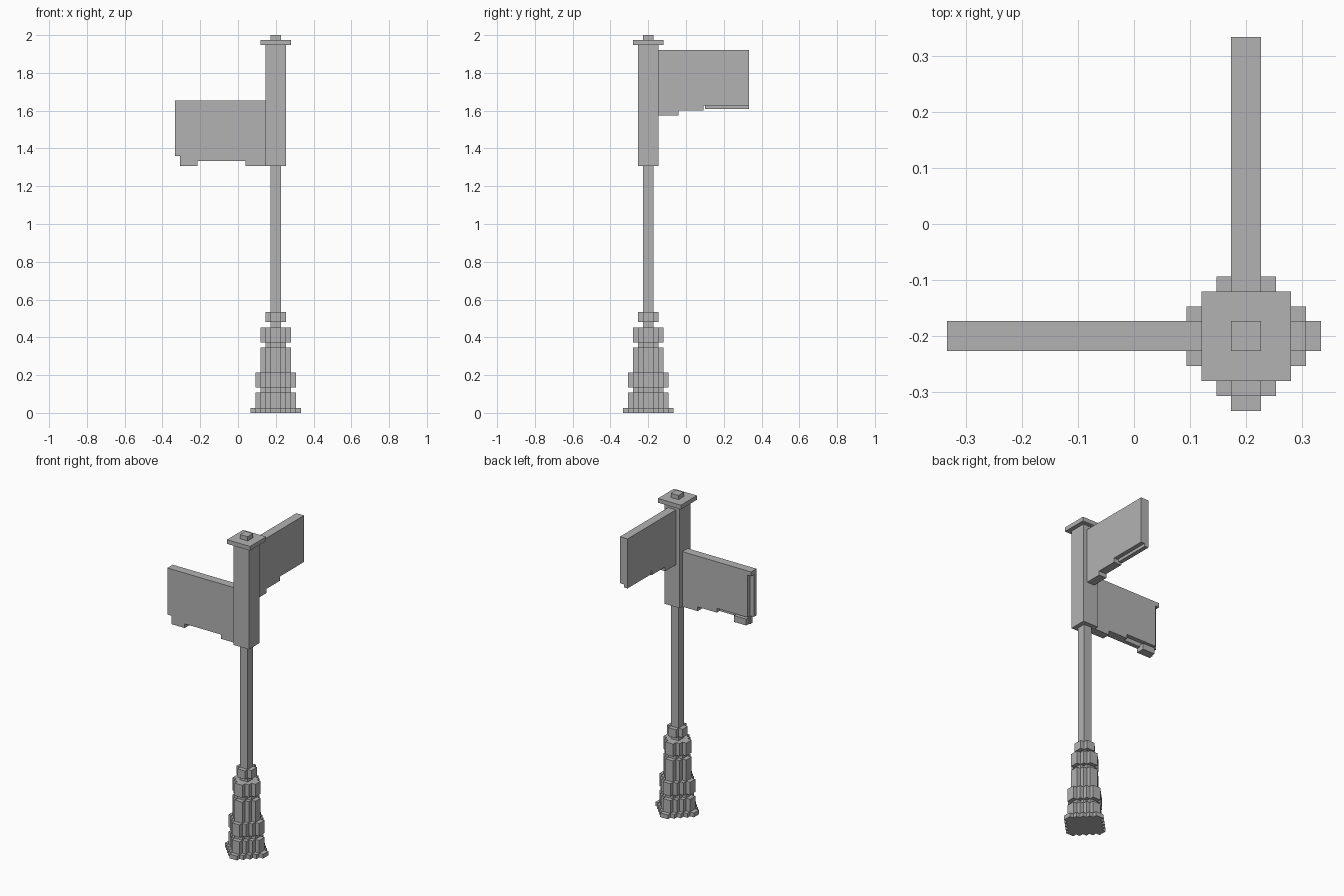
import bpy
import bmesh
from mathutils import Matrix, Vector

if "Cube" in bpy.data.objects:
    bpy.data.objects.remove(bpy.data.objects["Cube"], do_unlink=True)

U = 2 / 75                      # size of one block
POST = Vector((7.5, -7.5, 0))   # post axis, in blocks

grey = bpy.data.materials.new("iron_grey")
grey.use_nodes = True
COLOUR = (0.45, 0.45, 0.45, 1)
grey.diffuse_color = COLOUR
grey.node_tree.nodes["Principled BSDF"].inputs["Base Color"].default_value = COLOUR


def prism(name, corners, depth):
    """Extrude a closed outline (in blocks) along the depth vector."""
    bm = bmesh.new()
    face = bm.faces.new([bm.verts.new(c) for c in corners])
    top = bmesh.ops.extrude_face_region(bm, geom=[face], use_keep_orig=True)
    moved = [v for v in top["geom"] if isinstance(v, bmesh.types.BMVert)]
    bmesh.ops.translate(bm, verts=moved, vec=depth)
    bmesh.ops.recalc_face_normals(bm, faces=bm.faces)
    bmesh.ops.scale(bm, verts=bm.verts, vec=(U, U, U))
    mesh = bpy.data.meshes.new(name)
    bm.to_mesh(mesh)
    bm.free()
    mesh.materials.append(grey)
    obj = bpy.data.objects.new(name, mesh)
    bpy.context.collection.objects.link(obj)
    return obj


def tier(name, outline, low, high):
    """A flat-topped layer around the post axis."""
    corners = [POST + Vector((x, y, low)) for x, y in outline]
    return prism(name, corners, Vector((0, 0, high - low)))


def square(n):
    return [(-n, -n), (n, -n), (n, n), (-n, n)]


def stepped(n):
    """Round-ish outline with one-block stairs at its corners."""
    quarter = [Vector((n, 1))]
    for i in range(1, n):
        quarter += [Vector((n - i, i)), Vector((n - i, i + 1))]
    points = []
    for k in range(4):
        turn = Matrix(((0, -1), (1, 0)))
        part = quarter
        for _ in range(k):
            part = [turn @ p for p in part]
        points += part
    return [(round(p.x), round(p.y)) for p in points]


# Stepped foot: half width, bottom, top
for name, half, low, high in [
        ("foot_plate", 5, 0, 1), ("lower_base", 4, 1, 4), ("base_neck", 3, 4, 5),
        ("base_ring", 4, 5, 8), ("base_column", 3, 8, 13), ("upper_neck", 2, 13, 14),
        ("upper_ring", 3, 14, 17), ("collar", 2, 18, 20)]:
    tier(name, stepped(half), low, high)

# Pole, sign post and cap
tier("pole", square(1), 17, 49)
tier("sign_post", square(2), 49, 73)
tier("cap", square(3), 73, 74)
tier("finial", square(1), 74, 75)

# Shared sign outline: distance from post, height over the lower edge
ROOT = [(0, -1), (4, -1), (4, 0)]
TOP = [(18, 12), (0, 12)]


def front_sheet(name, outline, side):
    """Half thickness of the sign reaching towards -x."""
    corners = [Vector((5.5 - s, -7.5, 50 + h)) for s, h in outline]
    return prism(name, corners, Vector((0, side, 0)))


def side_sheet(name, outline, side):
    """Half thickness of the sign reaching towards +y."""
    corners = [Vector((7.5, s - 5.5, 60 + h)) for s, h in outline]
    return prism(name, corners, Vector((side, 0, 0)))


# Lower sign, with a notched end and slot on its back
front_sheet("lower_sign_front", ROOT + [(13.5, 0), (13.5, -1), (17, -1), (17, 1), (18, 1)] + TOP, -1)
front_sheet("lower_sign_back", ROOT + [(9, 0), (9, 1), (17, 1), (17, 11), (18, 11)] + TOP, 1)
front_sheet("lower_sign_foot", [(13.5, -1), (16.7, -1), (16.7, 0.5), (13.5, 0.5)], 1)

# Upper sign, with a slot along its lower edge
side_sheet("upper_sign_inner", ROOT + [(9, 0), (9, 1), (9.3, 1), (9.3, 0.3), (18, 0.3)] + TOP, -1)
side_sheet("upper_sign_outer", ROOT + [(9, 0), (9, 1), (18, 1)] + TOP, 1)
